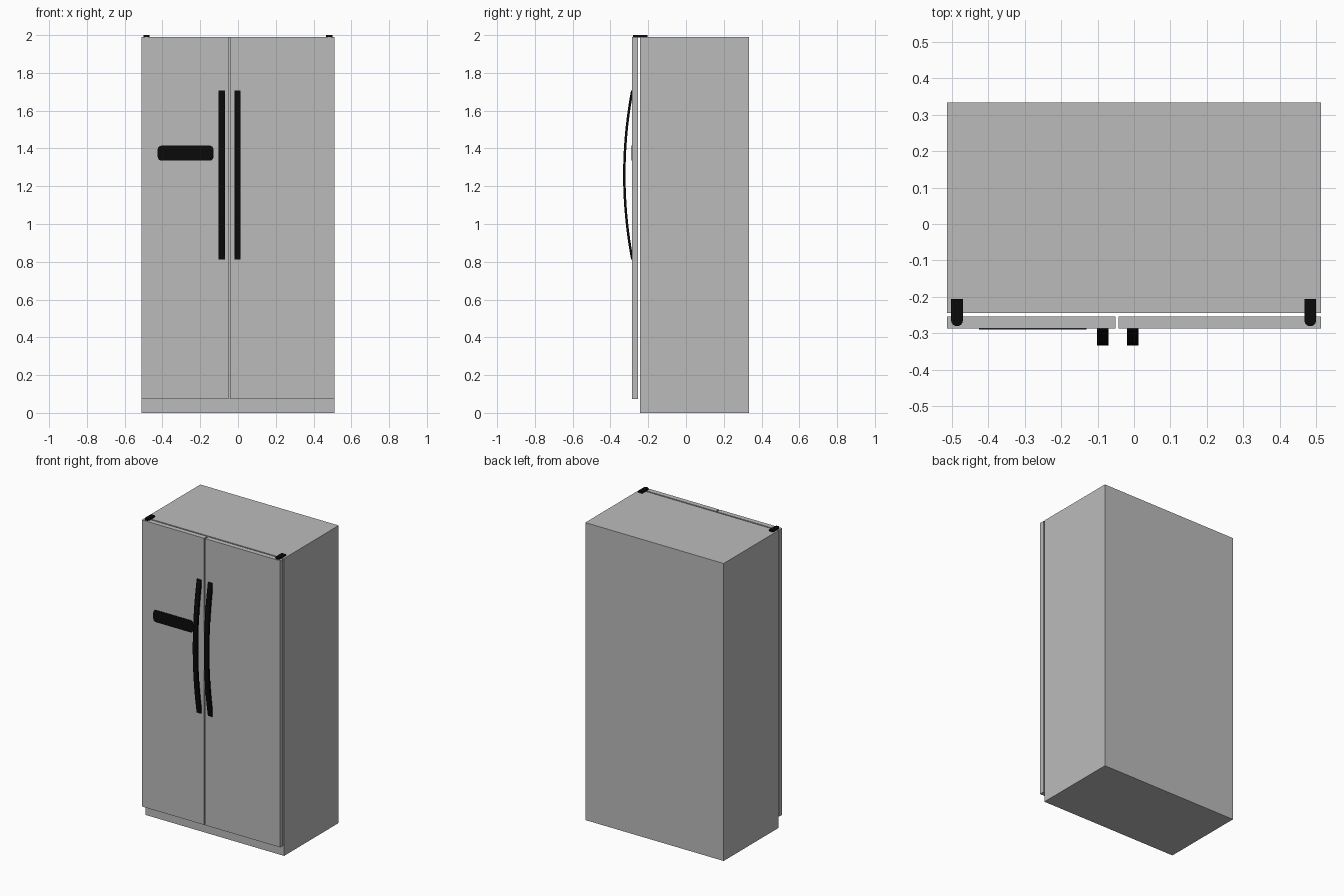
import bpy, bmesh, math

if "Cube" in bpy.data.objects:
    bpy.data.objects.remove(bpy.data.objects["Cube"])


def material(name, v):
    m = bpy.data.materials.new(name)
    m.diffuse_color = (v, v, v, 1)
    m.use_nodes = True
    m.node_tree.nodes["Principled BSDF"].inputs["Base Color"].default_value = m.diffuse_color
    return m


GREY = material("steel_grey", 0.5)
BLACK = material("black", 0.003)


def finish(name, bm, mat, smooth=False):
    bmesh.ops.recalc_face_normals(bm, faces=bm.faces)
    me = bpy.data.meshes.new(name)
    bm.to_mesh(me)
    bm.free()
    me.materials.append(mat)
    ob = bpy.data.objects.new(name, me)
    bpy.context.collection.objects.link(ob)
    if smooth:
        bpy.context.view_layer.objects.active = ob
        ob.select_set(True)
        bpy.ops.object.shade_smooth_by_angle(angle=math.radians(30))
        ob.select_set(False)
    return ob


def box(name, x0, x1, y0, y1, z0, z1, mat):
    bm = bmesh.new()
    bmesh.ops.create_cube(bm, size=1)
    for v in bm.verts:
        v.co = (x0 if v.co.x < 0 else x1, y0 if v.co.y < 0 else y1,
                z0 if v.co.z < 0 else z1)
    return finish(name, bm, mat)


def prism(name, points, offset, mat, smooth=False):
    """Extrude a closed outline of 3D points along an offset vector."""
    bm = bmesh.new()
    face = bm.faces.new([bm.verts.new(p) for p in points])
    ext = bmesh.ops.extrude_face_region(bm, geom=[face], use_keep_orig=True)
    verts = [g for g in ext["geom"] if isinstance(g, bmesh.types.BMVert)]
    bmesh.ops.translate(bm, verts=verts, vec=offset)
    return finish(name, bm, mat, smooth)


# Cabinet and the two doors, held off the cabinet by a narrow gap
box("cabinet", -0.512, 0.512, -0.244, 0.333, 0, 1.99, GREY)
box("left_door", -0.512, -0.051, -0.286, -0.253, 0.073, 1.99, GREY)
box("right_door", -0.043, 0.512, -0.286, -0.253, 0.073, 1.99, GREY)


# Bowed strip handles
def handle(name, xc):
    n, zc, half = 24, 1.26, 0.447
    outer, inner = [], []
    for i in range(n + 1):
        t = -1 + 2 * i / n
        bow = 0.042 * (1 - t * t)
        outer.append((xc - 0.016, -0.291 - bow, zc + half * t))
        inner.append((xc - 0.016, -0.278 - bow, zc + half * t))
    prism(name, outer + inner[::-1], (0.032, 0, 0), BLACK, True)


handle("left_handle", -0.086)
handle("right_handle", -0.003)

# Top hinges with rounded front ends
for name, xc in (("left_hinge", -0.485), ("right_hinge", 0.483)):
    pts = [(xc - 0.016, -0.205, 1.988), (xc + 0.016, -0.205, 1.988)]
    for i in range(13):
        a = -math.pi * i / 12
        pts.append((xc + 0.016 * math.cos(a), -0.264 + 0.016 * math.sin(a), 1.988))
    pts = pts[:2] + pts[2:]
    prism(name, pts, (0, 0, 0.012), BLACK, True)

# Plain thin rounded plate on the left door
pts = []
r = 0.02
for cx, cz, start in ((-0.15, 1.395, 0), (-0.405, 1.395, 90),
                      (-0.405, 1.355, 180), (-0.15, 1.355, 270)):
    for i in range(5):
        a = math.radians(start + 22.5 * i)
        pts.append((cx + r * math.cos(a), -0.289, cz + r * math.sin(a)))
prism("door_plate", pts, (0, 0.004, 0), BLACK)
